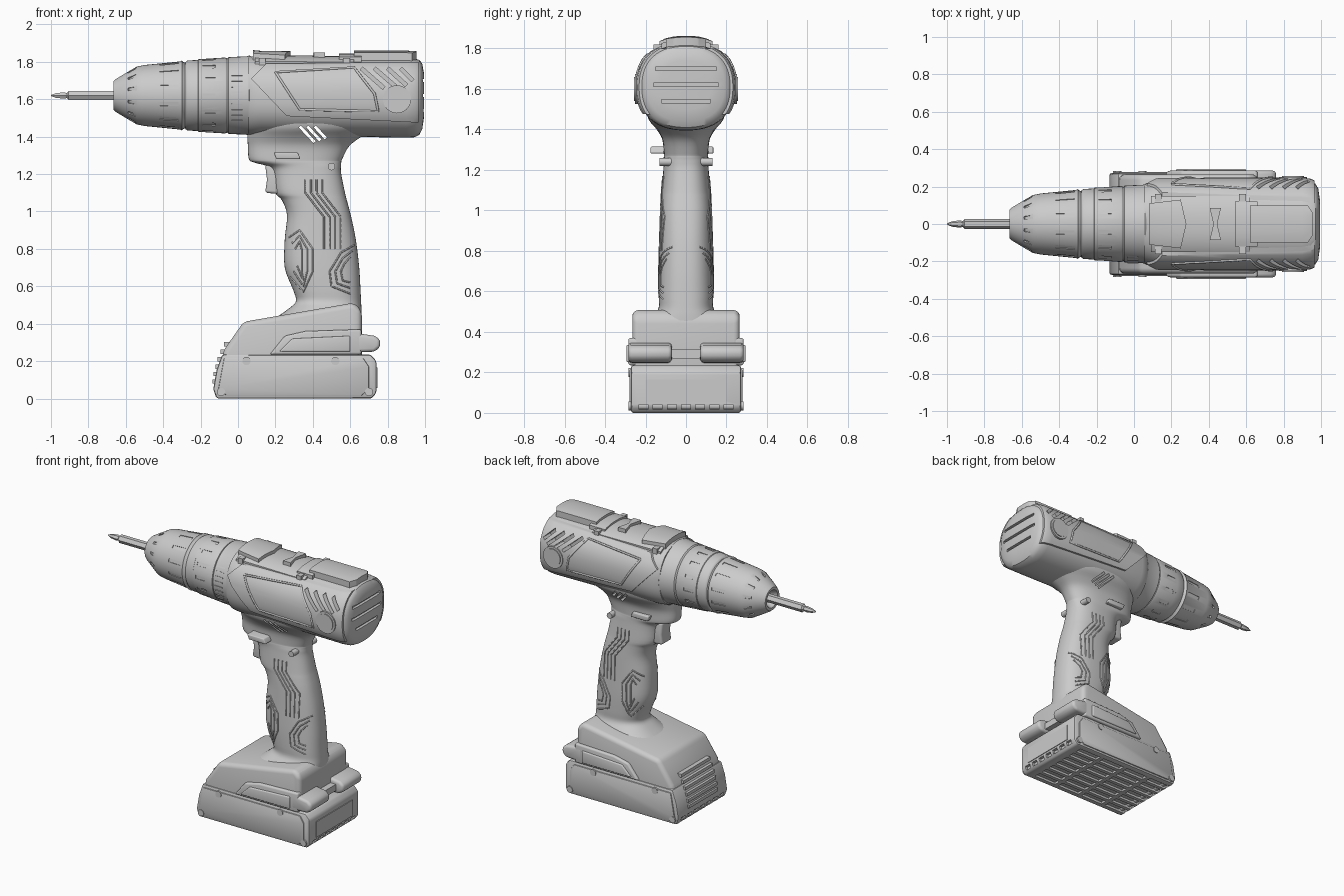
import bpy, bmesh
from math import pi, cos, sin, atan2, hypot
from mathutils import Matrix, Vector
from mathutils.bvhtree import BVHTree

if "Cube" in bpy.data.objects:
    bpy.data.objects.remove(bpy.data.objects["Cube"])

AXIS_Z = 1.62  # height of the drilling axis


def finish(name, bm):
    bmesh.ops.recalc_face_normals(bm, faces=bm.faces)
    me = bpy.data.meshes.new(name)
    bm.to_mesh(me)
    bm.free()
    o = bpy.data.objects.new(name, me)
    bpy.context.collection.objects.link(o)
    return o


def apply_mods(o):
    bpy.context.view_layer.objects.active = o
    for m in list(o.modifiers):
        bpy.ops.object.modifier_apply(modifier=m.name)


def bevel(o, width, seg=3):
    m = o.modifiers.new("bevel", 'BEVEL')
    m.width, m.segments, m.limit_method = width, seg, 'ANGLE'
    m.angle_limit = 0.5
    apply_mods(o)
    return o


def boolean(o, cutter, op='DIFFERENCE', keep=False):
    m = o.modifiers.new("bool", 'BOOLEAN')
    m.operation, m.object, m.solver = op, cutter, 'EXACT'
    apply_mods(o)
    cutter.hide_render = True
    if not keep:
        bpy.data.objects.remove(cutter)


def loft(name, rings):
    bm = bmesh.new()
    rows = [[bm.verts.new(p) for p in r] for r in rings]
    n = len(rows[0])
    for a, b in zip(rows, rows[1:]):
        for i in range(n):
            bm.faces.new((a[i], a[(i + 1) % n], b[(i + 1) % n], b[i]))
    bm.faces.new(rows[0])
    bm.faces.new(rows[-1])
    return finish(name, bm)


def lathe(name, profile, n=48):
    return loft(name, [[(x, r * cos(2 * pi * i / n), AXIS_Z + r * sin(2 * pi * i / n))
                        for i in range(n)] for x, r in profile])


def oval(a, b, e, n=56):
    sp = lambda v: (1 if v >= 0 else -1) * abs(v) ** (2 / e)
    return [(a * sp(cos(2 * pi * i / n)), b * sp(sin(2 * pi * i / n))) for i in range(n)]


def spline(rows, steps=4):
    out = []
    for i in range(len(rows) - 1):
        p = [rows[max(0, min(len(rows) - 1, i + k))] for k in (-1, 0, 1, 2)]
        for s in range(steps):
            t = s / steps
            out.append([0.5 * (2 * b + (c - a) * t + (2 * a - 5 * b + 4 * c - d) * t * t
                               + (3 * b - a - 3 * c + d) * t ** 3) for a, b, c, d in zip(*p)])
    return out + [list(rows[-1])]


def prism(name, outline, lo, hi, axis='y'):
    bm = bmesh.new()
    at = (lambda u, v, w: (u, w, v)) if axis == 'y' else (lambda u, v, w: (u, v, w))
    f = bm.faces.new([bm.verts.new(at(u, v, lo)) for u, v in outline])
    ext = bmesh.ops.extrude_face_region(bm, geom=[f])['geom']
    shift = Vector(at(0, 0, hi - lo))
    bmesh.ops.translate(bm, vec=shift, verts=[g for g in ext if isinstance(g, bmesh.types.BMVert)])
    return finish(name, bm)


def boxes(name, mats):
    bm = bmesh.new()
    for m in mats:
        bmesh.ops.create_cube(bm, size=1, matrix=m)
    return finish(name, bm)


def box(x, y, z, sx, sy, sz, rot=0, axis='Y'):
    return Matrix.Translation((x, y, z)) @ Matrix.Rotation(rot, 4, axis) @ Matrix.Diagonal((sx, sy, sz, 1))


def slash(x0, z0, x1, z1, w, y, sy):
    return box((x0 + x1) / 2, y, (z0 + z1) / 2, hypot(x1 - x0, z1 - z0), sy, w, -atan2(z1 - z0, x1 - x0))


def radial(n, x, r, sx, sw, sh, tilt=0):
    return [Matrix.Translation((0, 0, AXIS_Z)) @ Matrix.Rotation(2 * pi * (i + .5) / n, 4, 'X')
            @ box(x, 0, r, sx, sw, sh, tilt) for i in range(n)]


def pins(name, spots, half, r):
    bm = bmesh.new()
    for x, z in spots:
        bmesh.ops.create_cone(bm, cap_ends=True, segments=32, radius1=r, radius2=r, depth=2 * half,
                              matrix=Matrix.Translation((x, 0, z)) @ Matrix.Rotation(pi / 2, 4, 'X'))
    return finish(name, bm)


def conform(name, src, outline, lo, hi, offset, axis='y'):
    # a raised skin: the source pushed outward, trimmed by a prism
    o = src.copy()
    o.data = src.data.copy()
    o.name = o.data.name = name
    bpy.context.collection.objects.link(o)
    normals = [v.normal.copy() for v in o.data.vertices]
    for v, nrm in zip(o.data.vertices, normals):
        v.co += nrm * offset
    boolean(o, prism("trim", outline, lo, hi, axis), 'INTERSECT')
    return o


def ridges(name, src, lines, r, closed=False):
    # thin beads laid onto both sides of a part
    bm = bmesh.new()
    bm.from_mesh(src.data)
    tree = BVHTree.FromBMesh(bm)
    bm.free()
    cu = bpy.data.curves.new(name, 'CURVE')
    cu.dimensions, cu.bevel_depth, cu.bevel_resolution = '3D', r, 1
    for pts in lines:
        pairs = list(zip(pts, pts[1:] + (pts[:1] if closed else [])))
        dense = [(a[0] + (b[0] - a[0]) * k / 6, a[1] + (b[1] - a[1]) * k / 6)
                 for a, b in pairs for k in range(7)]
        for s in (-1, 1):
            hits = [tree.ray_cast(Vector((x, s, z)), Vector((0, -s, 0)))[0] for x, z in dense]
            hits = [h for h in hits if h]
            sp = cu.splines.new('POLY')
            sp.points.add(len(hits) - 1)
            for p, h in zip(sp.points, hits):
                p.co = (*h, 1)
    o = bpy.data.objects.new(name, cu)
    bpy.context.collection.objects.link(o)


# bit, chuck, torque collar and gear ring
lathe("driver_bit", [(-1, .003), (-.975, .014), (-.93, .02), (-.915, .015), (-.905, .028), (-.6, .028)], 6)
chuck = lathe("chuck", [(-.62, .04), (-.665, .06), (-.665, .078), (-.65, .09), (-.6, .12), (-.54, .155),
                        (-.5, .163), (-.31, .182), (-.3, .187), (-.295, .18), (-.27, .17)])
boolean(chuck, boxes("cut", radial(12, -.37, .186, .1, .022, .03, -.09)))
boolean(chuck, boxes("cut", radial(12, -.555, .155, .09, .016, .02, -.7)))
collar = lathe("torque_collar", [(-.29, .16), (-.28, .18), (-.27, .187), (-.215, .19), (-.212, .194),
                                 (-.07, .203), (-.06, .2), (-.05, .18)])
boolean(collar, boxes("cut", radial(14, -.155, .203, .07, .022, .02)))
lathe("gear_ring", [(-.07, .18), (-.055, .2), (-.05, .205), (.05, .21), (.06, .215), (.09, .2)])
boxes("torque_marks", radial(40, -.005, .206, .06, .008, .01)[6:15])

# motor housing
body_rings = [(.055, .21, 1.41, 1.83), (.065, .217, 1.405, 1.83), (.12, .234, 1.405, 1.825),
              (.5, .236, 1.40, 1.82), (.9, .236, 1.395, 1.82), (.945, .23, 1.397, 1.818),
              (.97, .215, 1.41, 1.81), (.985, .19, 1.44, 1.79), (.994, .13, 1.5, 1.74)]
body = loft("motor_housing", [[(x, u, (lo + hi) / 2 + v) for u, v in oval(w, (hi - lo) / 2, 2.35)]
                              for x, w, lo, hi in body_rings])
side = conform("side_panels", body, [(.07, 1.71), (.26, 1.51), (.965, 1.475), (.965, 1.80), (.15, 1.79)],
               -.4, .4, .012)
conform("top_plate", body, [(.09, -.15), (.62, -.15), (.62, .15), (.09, .15)], 1.7, 2, .012, 'z')
conform("top_front_pad", body, [(.08, -.11), (.25, -.13), (.28, 0), (.25, .13), (.08, .11)], 1.7, 2, .034, 'z')
conform("top_rear_step", body, [(.54, -.12), (.66, -.12), (.66, .12), (.54, .12)], 1.7, 2, .024, 'z')
conform("top_rear_pad", body, [(.62, -.1), (.93, -.1), (.955, -.06), (.955, .06), (.93, .1), (.62, .1)],
        1.7, 2, .04, 'z')
prism("gear_switch", [(.405, -.085), (.465, -.085), (.445, 0), (.465, .085), (.405, .085), (.425, 0)],
      1.8, 1.85, 'z')
boxes("top_clips", [box(x, s * .14, 1.795, .035, .04, .05) for x in (.13, .58) for s in (-1, 1)])
ridges("side_frames", side, [[(.20, 1.745), (.62, 1.77), (.73, 1.63), (.75, 1.535), (.33, 1.545)]], .007, True)

# side vents and rear slots
vents = [slash(x0, 1.765, x1, z1, .02, s * .22, .14) for s in (-1, 1) for x0, x1, z1 in
         ((.66, .78, 1.66), (.73, .84, 1.67), (.80, .90, 1.675), (.87, .935, 1.70))]
cut = boxes("cut", vents)
boolean(side, cut, keep=True)
boolean(body, cut)
boolean(body, boxes("cut", [box(1.0, 0, z, .05, w, .018) for z, w in ((1.54, .24), (1.62, .32), (1.7, .3))]))
pins("brush_caps", [(.85, 1.6)], .252, .075)
pins("brush_cap_centres", [(.85, 1.6)], .257, .06)

# handle with trigger hood
grip = [(1.52, .055, .78, .2), (1.45, .052, .73, .185), (1.40, .05, .66, .145), (1.35, .053, .595, .117),
        (1.28, .058, .557, .11), (1.262, .085, .552, .11), (1.24, .16, .55, .11), (1.2, .185, .552, .112),
        (1.1, .2, .572, .12), (1.06, .235, .582, .122), (.98, .262, .603, .126), (.85, .25, .63, .13),
        (.7, .25, .648, .135), (.58, .295, .655, .135), (.52, .31, .658, .135), (.48, .27, .66, .16),
        (.43, .2, .66, .2)]
handle = loft("handle", [[((f + b) / 2 + u, v, z) for u, v in oval((b - f) / 2, w, 2.5)]
                         for z, f, b, w in spline(grip)])
cut = boxes("cut", [slash(.33 + d, 1.455, .41 + d * .75, 1.37 + d * .25, .016, 0, .8) for d in (0, .04, .08)])
boolean(handle, cut, keep=True)
boolean(body, cut)
bevel(prism("trigger", [(.145, 1.25), (.24, 1.26), (.26, 1.09), (.145, 1.1), (.155, 1.17)], -.055, .055), .015)
bevel(prism("direction_switch", [(.19, 1.315), (.32, 1.315), (.335, 1.28), (.205, 1.28)], -.175, .135), .006)
front = [[(.36 + d, 1.17), (.36 + d, 1.1), (.46 + d, .97), (.46 + d, .8)] for d in (0, .03, .06, .09)]
loops = [[(.27 + d * .6, .86 - d), (.33, .9 - d), (.40 - d, .8), (.40 - d, .68), (.35, .57 + d), (.28 + d * .6, .65 + d)]
         for d in (0, .03, .06)]
back = [[(.62 - d * .3, .82 - d), (.55 + d * .3, .78 - d), (.49 + d, .68), (.5 + d, .6 + d * .5), (.6, .56 + d)]
        for d in (0, .03, .06)]
ridges("grip_ridges", handle, front + loops + back, .0045)
pins("handle_screws", [(.5, 1.24), (.42, .78)], .13, .02)

# foot of the handle
bevel(prism("foot", [(.03, .41), (.62, .512), (.662, .47), (.662, .16), (-.09, .16), (-.075, .26)],
            -.265, .265), .045, 4)
bevel(prism("foot_side_panels", [(.17, .235), (.25, .335), (.36, .36), (.66, .37), (.66, .235)], -.285, .285), .012)
bevel(prism("foot_inner_trim", [(.22, .25), (.29, .32), (.60, .335), (.60, .25)], -.295, .295), .008)
for s in (-1, 1):
    tab = prism("release_tab", [(.6, .245), (.73, .25), (.76, .275), (.76, .315), (.73, .335), (.6, .355)],
                *sorted((s * .07, s * .285)))
    bevel(tab, .018)
boxes("release_bar", [box(.68, 0, .29, .05, .3, .045)])

# battery pack
battery = bevel(prism("battery", [(-.085, .235), (-.115, .15), (-.132, .05), (-.115, 0), (.715, 0), (.74, .03),
                                  (.74, .2), (.71, .235)], -.272, .272), .012, 2)
cells = [box(-.03 + .2 * i, -.21 + .07 * j, 0, .17, .045, .06) for i in range(4) for j in range(7)]
ends = [box(x, -.21 + .07 * j, .03, .05, .045, .025) for x in (-.125, .74) for j in range(7)]
boolean(battery, boxes("cut", cells))
boolean(battery, boxes("cut", ends))
bevel(prism("battery_side_plates", [(-.075, .215), (-.105, .05), (-.06, .015), (.66, .015), (.7, .05), (.7, .17),
                                    (.67, .215)], -.279, .279), .005, 2)
pins("battery_screws", [(-.09, .035), (.7, .035), (.045, .2), (.52, .2)], .283, .022)
boxes("battery_rear_plate", [box(.735, 0, .11, .02, .4, .11)])
boxes("front_grip_ribs", [box(-.118 + .0016 * i * i + .004 * i, 0, .09 + .04 * i, .035, .32, .022)
                          for i in range(6)])

# smooth shading with crisp edges
for o in bpy.data.objects:
    o.select_set(o.type == 'MESH')
bpy.ops.object.select_all(action='DESELECT')
for o in bpy.context.scene.objects:
    if o.hide_render:
        bpy.data.objects.remove(o)
for o in bpy.context.scene.objects:
    if o.type == 'MESH':
        o.select_set(True)
        bpy.context.view_layer.objects.active = o
bpy.ops.object.shade_smooth_by_angle(angle=0.6)
